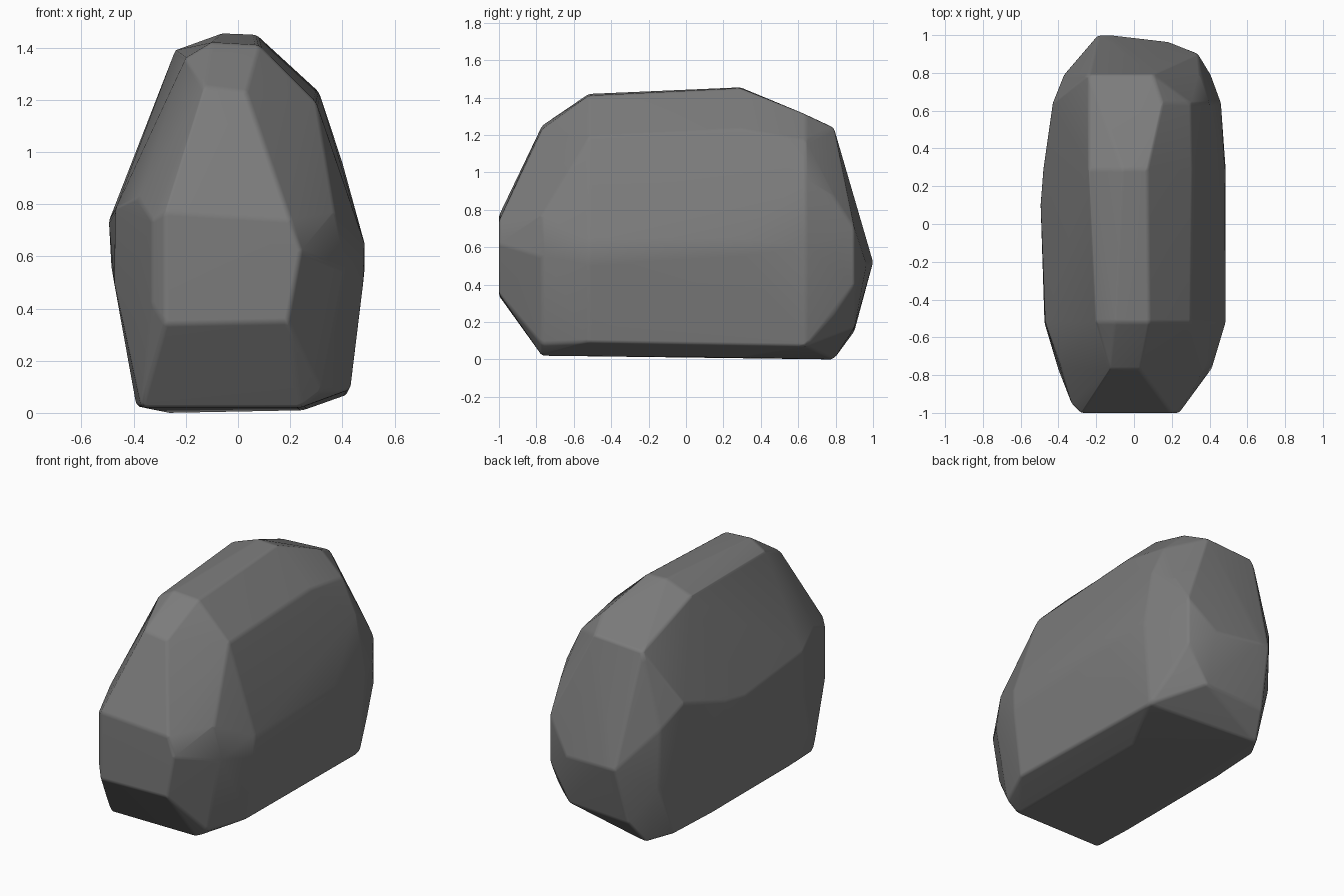
import bpy
import bmesh
import math

# Remove only the default cube
default_cube = bpy.data.objects.get("Cube")
if default_cube:
    bpy.data.objects.remove(default_cube, do_unlink=True)


def make_material(name, color):
    material = bpy.data.materials.new(name)
    material.use_nodes = True
    material.diffuse_color = color
    shader = material.node_tree.nodes["Principled BSDF"]
    shader.inputs["Base Color"].default_value = color
    shader.inputs["Roughness"].default_value = 0.9
    return material


def add_section(mesh, y, outline):
    """Place one upright (x, z) outline of the stone at depth y."""
    for x, z in outline:
        mesh.verts.new((x, y, z))


def build_boulder(name, sections, material):
    """Wrap the sections in one chiselled convex skin."""
    mesh = bmesh.new()
    for y, outline in sections:
        add_section(mesh, y, outline)
    hull = bmesh.ops.convex_hull(mesh, input=mesh.verts[:])
    unused = {item for key in ("geom_interior", "geom_unused")
              for item in hull[key] if isinstance(item, bmesh.types.BMVert)}
    bmesh.ops.delete(mesh, geom=list(unused), context="VERTS")
    # Merge the nearly flat triangles into broad facets
    bmesh.ops.dissolve_limit(mesh, angle_limit=math.radians(3),
                             verts=mesh.verts[:], edges=mesh.edges[:])
    bmesh.ops.recalc_face_normals(mesh, faces=mesh.faces[:])
    for face in mesh.faces:
        face.smooth = True
    data = bpy.data.meshes.new(name)
    mesh.to_mesh(data)
    mesh.free()
    data.materials.append(material)
    boulder = bpy.data.objects.new(name, data)
    bpy.context.collection.objects.link(boulder)
    return boulder


# Outlines from the blunt front face to the pointed back
front_face = [(-.28, .34), (.19, .35), (.24, .62), (.2, .74), (-.28, .77)]
front_cheek = [(-.33, .42), (-.33, .74)]
front_shoulder = [(-.37, .02), (.24, .02), (.32, .08), (.41, .55), (.37, .77),
                  (.03, 1.23), (-.13, 1.25), (-.38, .82), (-.4, .5)]
front_crown = [(-.39, .03), (.25, .02), (.43, .09), (.48, .5), (.485, .65),
               (.3, 1.19), (.08, 1.41), (-.1, 1.42), (-.2, 1.36),
               (-.47, .78), (-.475, .5)]
left_bulge = [(-.39, .03), (-.485, .56), (-.495, .74)]
middle = [(-.39, .03), (.25, .01), (.43, .09), (.485, .55), (.48, .65),
          (.31, 1.23), (.07, 1.45), (-.06, 1.455), (-.24, 1.39),
          (-.48, .77), (-.47, .5)]
back_crown = [(-.36, .02), (.42, .07), (.46, .6), (.4, .96), (.3, 1.17),
              (.15, 1.31), (-.24, 1.27), (-.43, .88), (-.42, .5)]
back_shoulder = [(-.27, 0), (.37, .24), (.405, .6), (.35, .87),
                 (.1, 1.24), (-.24, 1.22), (-.37, .75), (-.36, .37)]
back_edge = [(-.22, .15), (.2, .17), (.34, .4), (.34, .7), (-.2, .87)]
back_ridge = [(.18, .5), (-.18, .65)]
back_tip = [(-.19, .52), (-.12, .52)]

stone_grey = make_material("stone grey", (.2, .2, .2, 1))
boulder = build_boulder("boulder", [
    (-1, front_face), (-.95, front_cheek), (-.77, front_shoulder),
    (-.52, front_crown), (.1, left_bulge), (.29, middle),
    (.64, back_crown), (.79, back_shoulder), (.9, back_edge),
    (.965, back_ridge), (1, back_tip)], stone_grey)

# Worn edges between the facets
wear = boulder.modifiers.new("worn edges", "BEVEL")
wear.width = .022
wear.segments = 2
wear.limit_method = "ANGLE"
wear.angle_limit = math.radians(14)

# Soft shading weighted towards the broad facets
soft = boulder.modifiers.new("soft shading", "WEIGHTED_NORMAL")
soft.weight = 50
soft.keep_sharp = True
